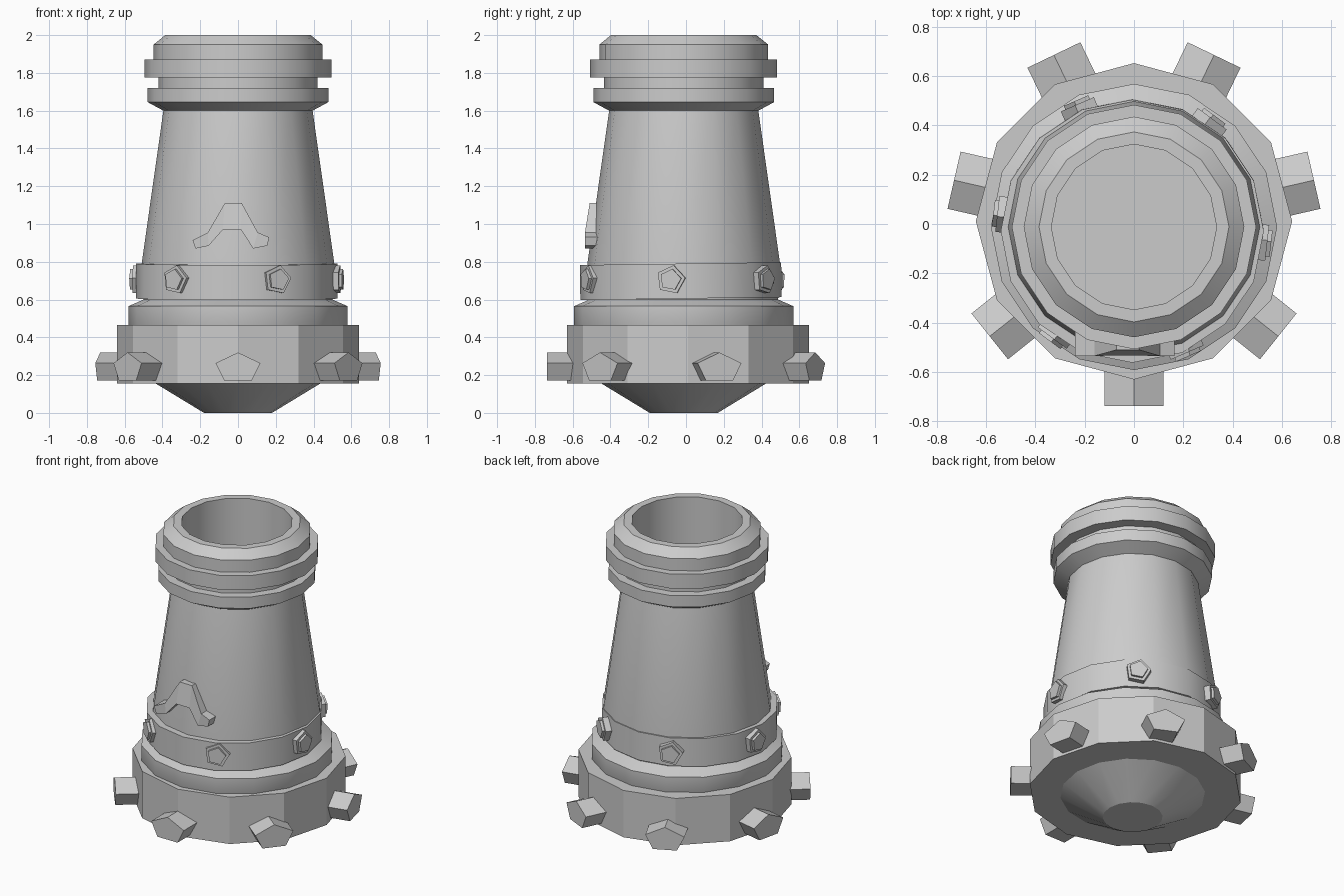
import bpy, bmesh, math
from mathutils import Matrix, Vector

if "Cube" in bpy.data.objects:
    bpy.data.objects.remove(bpy.data.objects["Cube"])

GREY = (0.6, 0.6, 0.6, 1)
mat = bpy.data.materials.new("plain grey")
mat.use_nodes = True
mat.diffuse_color = GREY
mat.node_tree.nodes["Principled BSDF"].inputs["Base Color"].default_value = GREY


def finish(name, bm, smooth=False):
    bmesh.ops.recalc_face_normals(bm, faces=bm.faces)
    mesh = bpy.data.meshes.new(name)
    bm.to_mesh(mesh)
    bm.free()
    mesh.materials.append(mat)
    ob = bpy.data.objects.new(name, mesh)
    bpy.context.collection.objects.link(ob)
    if smooth:
        bpy.ops.object.select_all(action='DESELECT')
        ob.select_set(True)
        bpy.context.view_layer.objects.active = ob
        bpy.ops.object.shade_smooth_by_angle(angle=math.radians(25))
    return ob


def lathe(name, profile, sides, closed=False, smooth=False):
    """Revolve (radius, z) points; open profiles get end caps."""
    bm = bmesh.new()
    rings = []
    for r, z in profile:
        rings.append([bm.verts.new((r * math.cos(a), r * math.sin(a), z))
                      for a in (math.tau * i / sides for i in range(sides))])
    pairs = list(zip(rings, rings[1:]))
    if closed:
        pairs.append((rings[-1], rings[0]))
    else:
        bm.faces.new(rings[0])
        bm.faces.new(rings[-1])
    for low, high in pairs:
        for i in range(sides):
            j = (i + 1) % sides
            bm.faces.new((low[i], low[j], high[j], high[i]))
    return finish(name, bm, smooth)


def radial_pegs(name, count, start, near, far, radius, z, squash=1, roll=0):
    """Five-sided pegs pointing outwards around the axis."""
    bm = bmesh.new()
    for k in range(count):
        turn = Matrix.Rotation(math.radians(start) + math.tau * k / count, 4, 'Z')
        ends = []
        for x in (near, far):
            ring = []
            for i in range(5):
                a = math.tau * i / 5 + math.radians(roll)
                p = Vector((x, radius * math.sin(a), z + squash * radius * math.cos(a)))
                ring.append(bm.verts.new(turn @ p))
            ends.append(ring)
        bm.faces.new(ends[0])
        bm.faces.new(ends[1])
        for i in range(5):
            j = (i + 1) % 5
            bm.faces.new((ends[0][i], ends[0][j], ends[1][j], ends[1][i]))
    return finish(name, bm)


# Hollow tower with collars, flared foot and pointed underside
tower = lathe("tower", [
    (0.18, 0), (0.435, 0.155), (0.58, 0.46), (0.58, 0.565), (0.50, 0.60),
    (0.51, 0.79), (0.395, 1.6), (0.478, 1.645), (0.478, 1.72), (0.422, 1.72),
    (0.422, 1.775), (0.495, 1.775), (0.495, 1.87), (0.447, 1.87),
    (0.447, 1.95), (0.385, 2), (0.335, 2), (0.335, 1.2)], 16, smooth=True)
tower.location.y = -0.012

# Twelve-sided base
base = lathe("base", [(0.641, 0.155), (0.641, 0.465)], 12)
base.location.y = 0.011

# Seven blunt spikes around the base
spikes = radial_pegs("base_spikes", 7, -90, 0.5, 0.748, 0.125, 0.238, squash=0.655)
spikes.location.y = 0.011

# Slightly tilted strap and its bolts
strap = lathe("strap", [(0.49, 0.605), (0.533, 0.605), (0.533, 0.79), (0.49, 0.79)],
              16, closed=True, smooth=True)
plates = radial_pegs("bolt_plates", 6, -6.6, 0.49, 0.55, 0.078, 0.705, roll=11)
caps = radial_pegs("bolt_caps", 6, -6.6, 0.49, 0.566, 0.058, 0.705, roll=11)
for ob in (strap, plates, caps):
    ob.location = (-0.007, -0.018, 0)
strap.rotation_euler = (math.radians(0.8), 0, 0)

# Chevron on the front
outline = [(-0.07, 1.11), (0.02, 1.11), (0.105, 0.955), (0.165, 0.93),
           (0.155, 0.885), (0.08, 0.87), (0.016, 0.97), (-0.08, 0.97),
           (-0.155, 0.885), (-0.225, 0.87), (-0.24, 0.915), (-0.16, 0.955)]
bm = bmesh.new()
front = [bm.verts.new((x, -0.51 - min(0.025, (1.11 - z) * 0.16), z)) for x, z in outline]
back = [bm.verts.new((x, -0.43, z)) for x, z in outline]
# Arms and crown of the chevron as separate faces
for ring in (front, back):
    for part in ((0, 1, 6, 7), (1, 2, 5, 6), (2, 3, 4, 5), (0, 7, 8, 11), (8, 9, 10, 11)):
        bm.faces.new([ring[i] for i in part])
for i in range(len(outline)):
    j = (i + 1) % len(outline)
    bm.faces.new((front[i], front[j], back[j], back[i]))
finish("front_chevron", bm)
